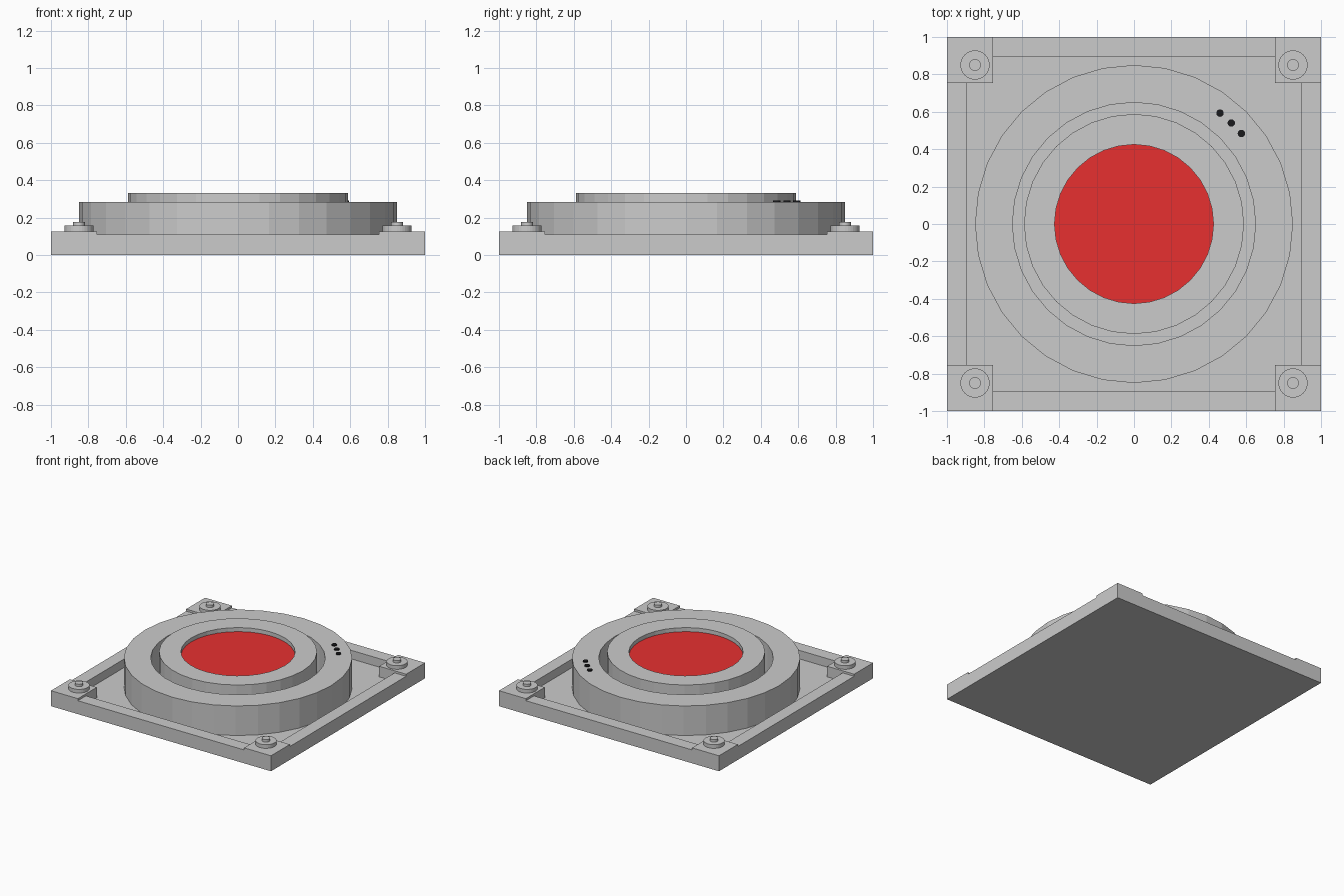
import bpy, bmesh, math

if "Cube" in bpy.data.objects:
    bpy.data.objects.remove(bpy.data.objects["Cube"])

SIDES = 32


def finish(name, bm, color=None):
    bmesh.ops.remove_doubles(bm, verts=bm.verts, dist=1e-5)
    bmesh.ops.recalc_face_normals(bm, faces=bm.faces)
    mesh = bpy.data.meshes.new(name)
    bm.to_mesh(mesh)
    bm.free()
    obj = bpy.data.objects.new(name, mesh)
    bpy.context.collection.objects.link(obj)
    if color:
        mat = bpy.data.materials.new(name + "_colour")
        mat.diffuse_color = color
        mat.use_nodes = True
        mat.node_tree.nodes["Principled BSDF"].inputs["Base Color"].default_value = mat.diffuse_color
        mesh.materials.append(mat)
    return obj


def lathe(name, profile, sides=SIDES, loc=(0, 0, 0), color=None):
    """Revolve a closed (radius, z) outline around the vertical axis."""
    bm = bmesh.new()
    verts = [bm.verts.new((r, 0, z)) for r, z in profile]
    edges = [bm.edges.new((verts[i], verts[(i + 1) % len(verts)]))
             for i in range(len(verts)) if profile[i][0] or profile[(i + 1) % len(verts)][0]]
    bmesh.ops.spin(bm, geom=verts + edges, axis=(0, 0, 1), cent=(0, 0, 0),
                   angle=math.tau, steps=sides, use_duplicate=False)
    obj = finish(name, bm, color)
    obj.location = loc
    return obj


def ring(name, r_in, r_out, z0, z1):
    return lathe(name, [(r_in, z0), (r_out, z0), (r_out, z1), (r_in, z1)])


def disc(name, r, z0, z1, **kw):
    return lathe(name, [(0, z0), (r, z0), (r, z1), (0, z1)], **kw)


# Base tray: raised corners, lower rim and sunken floor on a stepped grid
FLOOR, RIM, CORNER = 0.04, 0.11, 0.127
cuts = [-1, -0.895, -0.755, 0.755, 0.895, 1]


def height(i, j):
    if not (0 <= i <= 4 and 0 <= j <= 4):
        return 0.0
    if i != 2 and j != 2:
        return CORNER
    return RIM if i in (0, 4) or j in (0, 4) else FLOOR


bm = bmesh.new()


def quad(*pts):
    bm.faces.new([bm.verts.new(p) for p in pts])


for i in range(5):
    for j in range(5):
        x0, x1, y0, y1 = cuts[i], cuts[i + 1], cuts[j], cuts[j + 1]
        h = height(i, j)
        quad((x0, y0, h), (x1, y0, h), (x1, y1, h), (x0, y1, h))
        quad((x0, y0, 0), (x0, y1, 0), (x1, y1, 0), (x1, y0, 0))
        # walls drop from the taller cell to its lower neighbour
        for di, dj, a, b in ((-1, 0, (x0, y1), (x0, y0)), (1, 0, (x1, y0), (x1, y1)),
                             (0, -1, (x0, y0), (x1, y0)), (0, 1, (x1, y1), (x0, y1))):
            low = height(i + di, j + dj)
            if low < h:
                quad((*a, low), (*b, low), (*b, h), (*a, h))
bmesh.ops.remove_doubles(bm, verts=bm.verts, dist=1e-5)
bmesh.ops.dissolve_limit(bm, angle_limit=0.01, verts=bm.verts, edges=bm.edges)
finish("base_tray", bm)

# Housing ring, inner bezel and red button
ring("housing_ring", 0.65, 0.85, FLOOR, 0.283)
ring("inner_bezel", 0.425, 0.588, FLOOR, 0.333)
disc("red_button", 0.425, FLOOR, 0.30, color=(0.8, 0.03, 0.03, 1))

# Corner bolts: wide washer with a small head
for sx in (-1, 1):
    for sy in (-1, 1):
        lathe("corner_bolt", [(0, CORNER), (0.078, CORNER), (0.078, 0.157), (0.031, 0.157),
                              (0.031, 0.177), (0, 0.177)], loc=(sx * 0.85, sy * 0.85, 0))

# Three black indicator dots on the housing
for x, y in ((0.46, 0.593), (0.52, 0.54), (0.574, 0.484)):
    disc("indicator_dot", 0.02, 0.275, 0.291, sides=16, loc=(x, y, 0),
         color=(0.01, 0.01, 0.012, 1))
